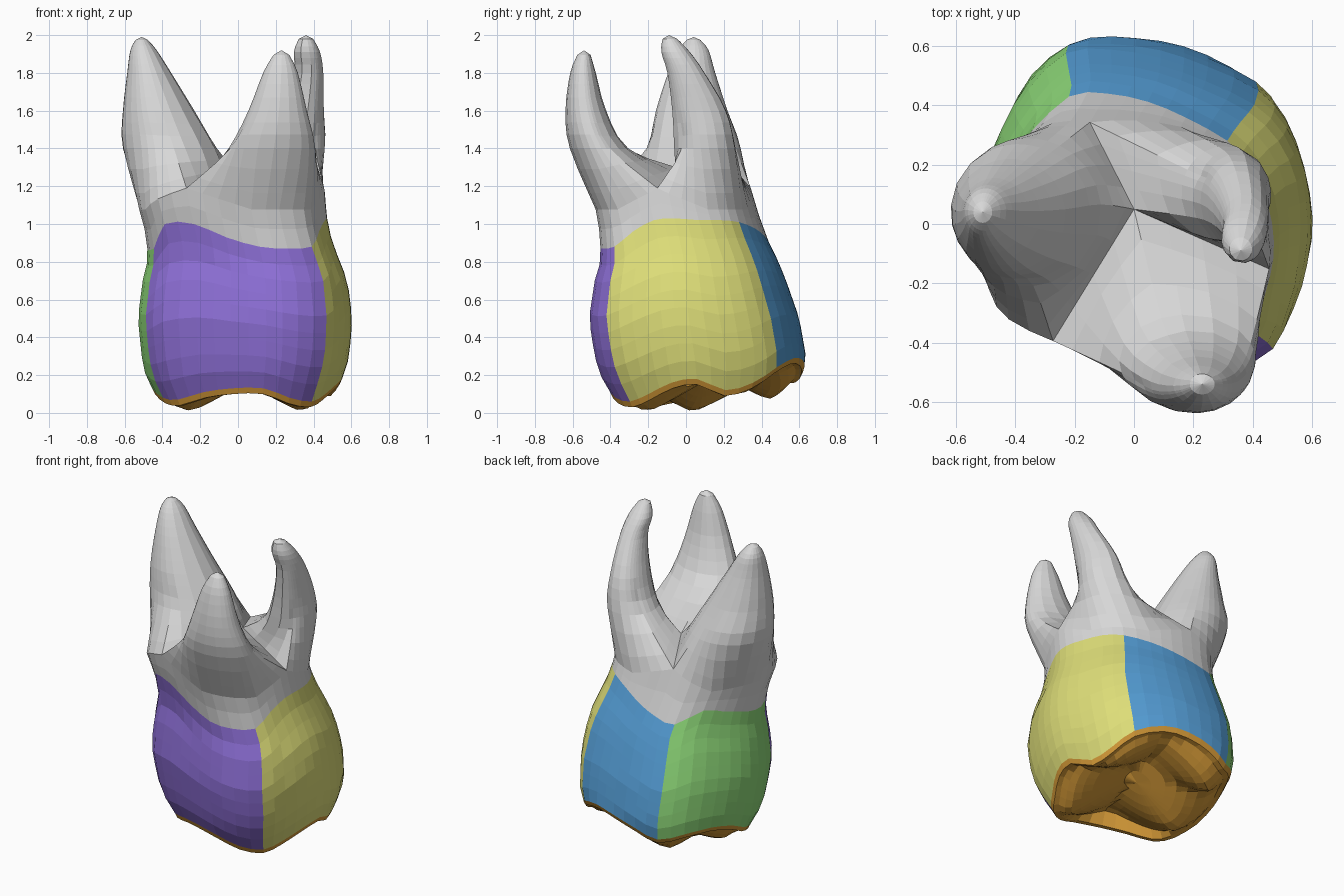
import bpy, bmesh, math
from mathutils import Vector

old = bpy.data.objects.get("Cube")
if old:
    bpy.data.objects.remove(old, do_unlink=True)


def material(name, rgb):
    mat = bpy.data.materials.new(name)
    mat.use_nodes = True
    mat.diffuse_color = (*rgb, 1)
    mat.node_tree.nodes["Principled BSDF"].inputs["Base Color"].default_value = (*rgb, 1)
    return mat


grey = material("root grey", (.69, .69, .69))
yellow = material("side yellow", (.73, .73, .19))
blue = material("back blue", (.09, .34, .67))
green = material("side green", (.27, .69, .19))
purple = material("front purple", (.27, .16, .68))
orange = material("chewing orange", (.68, .33, .04))


def catmull(a, b, c, d, t):
    """Smooth curve value between vectors b and c."""
    return (b * 2 + (c - a) * t + (a * 2 - b * 5 + c * 4 - d) * t * t
            + (b * 3 - a - c * 3 + d) * t ** 3) / 2


def make_object(name, rings, materials, rule, start=None, end=None):
    """Skin closed rings of points; start and end are optional closing points."""
    bm = bmesh.new()
    rows = [[bm.verts.new(p) for p in ring] for ring in rings]
    count = len(rows[0])
    for r in range(len(rows) - 1):
        for i in range(count):
            j = (i + 1) % count
            face = bm.faces.new((rows[r][i], rows[r][j], rows[r + 1][j], rows[r + 1][i]))
            face.material_index = rule(r, i)
    for row, point, flip in ((rows[0], start, True), (rows[-1], end, False)):
        if point is None:
            continue
        tip = bm.verts.new(point)
        for i in range(count):
            j = (i + 1) % count
            bm.faces.new((row[j], row[i], tip) if flip else (row[i], row[j], tip))
    mesh = bpy.data.meshes.new(name)
    bm.to_mesh(mesh)
    bm.free()
    for mat in materials:
        mesh.materials.append(mat)
    obj = bpy.data.objects.new(name, mesh)
    bpy.context.collection.objects.link(obj)


# Crown outline at its widest: x, y, height of chewing edge, height of gum line
outline = [Vector(p) for p in (
    (.47, -.42, .06, .88), (.54, -.28, .10, .96), (.59, -.12, .16, 1.02),
    (.605, .03, .18, 1.03), (.58, .2, .12, 1.02), (.52, .36, .16, 1.02),
    (.42, .48, .24, 1.01), (.25, .57, .29, .98), (.09, .62, .28, .94),
    (-.08, .635, .24, .9), (-.23, .61, .19, .88),
    (-.36, .5, .22, .96), (-.45, .34, .23, .93), (-.51, .18, .2, .9), (-.53, .02, .13, .87),
    (-.49, -.17, .08, .87), (-.4, -.29, .07, 1.0), (-.22, -.38, .11, 1.0),
    (-.04, -.45, .13, .93), (.15, -.51, .13, .88), (.32, -.5, .08, .87))]
starts = (0, 6, 10, 15)          # where yellow, blue, green and purple begin
n = len(outline)
fine = [catmull(*(outline[(k + o) % n] for o in (-1, 0, 1, 2)), t)
        for k in range(n) for t in (0, .5)]
m = len(fine)

# Extent of the body by height: z, min x, max x, min y, max y
extents = [
    (.0, -.38, .45, -.33, .52), (.06, -.42, .50, -.37, .56), (.2, -.49, .56, -.45, .62),
    (.3, -.51, .59, -.48, .635), (.5, -.53, .605, -.51, .60), (.7, -.505, .58, -.48, .53),
    (.8, -.48, .54, -.45, .49), (.9, -.48, .50, -.45, .44), (1.0, -.50, .475, -.46, .40),
    (1.1, -.53, .465, -.48, .37), (1.3, -.57, .45, -.5, .31)]


def body_point(p, z):
    """Place an outline point at a height, fitted to the extents there."""
    for low, high in zip(extents, extents[1:]):
        if z <= high[0]:
            break
    t = (z - low[0]) / (high[0] - low[0])
    x0, x1, y0, y1 = (a + (b - a) * t for a, b in zip(low[1:], high[1:]))
    return Vector((x0 + (p[0] + .53) / 1.135 * (x1 - x0),
                   y0 + (p[1] + .51) / 1.145 * (y1 - y0), z))


# Outline indices where neighbouring roots part, and the height of the trunk rim
splits = (5, 18, 34)


def rim_height(i):
    gap = min(min((i - s) % m, (s - i) % m) for s in splits)
    return 1.19 - .028 * min(gap, 4)


# Crown walls, coloured by side, with the grey trunk above the gum line
wall_rows, trunk_rows = 9, 2
body = []
for r in range(wall_rows + 1):
    t = r / wall_rows
    body.append([body_point(p, p[2] + (p[3] - p[2]) * t) for p in fine])
for r in range(1, trunk_rows + 1):
    t = r / trunk_rows
    body.append([body_point(p, p[3] + (rim_height(i) - p[3]) * t) for i, p in enumerate(fine)])


def body_colour(r, i):
    if r >= wall_rows:
        return 4
    return sum(i // 2 >= s for s in starts) - 1


make_object("crown", body, (yellow, blue, green, purple, grey), body_colour)

# Chewing surface: cusps separated by grooves
cusps = [Vector(c) for c in ((.35, -.22, .0), (-.26, .04, .005), (-.18, .44, .07), (.46, .28, .07))]


def chew_height(x, y):
    return min(.27, min(c.z + .62 * math.hypot(x - c.x, y - c.y) ** 1.15 for c in cusps))


middle = Vector((.06, .1, 0))
chewing = []
for s in (.15, .3, .42, .54, .66, .76, .84, .91, .97, 1):
    ring = []
    for p in fine:
        edge = body_point(p, p[2])
        q = middle.lerp(edge, s)
        blend = min(1, (1 - s) / .2)
        q.z = edge.z + (chew_height(q.x, q.y) - edge.z) * blend
        if .9 < s < 1:
            q.z = min(q.z, edge.z - .03)
        q.z = max(q.z, 0)
        ring.append(q)
    chewing.append(ring)
make_object("chewing_surface", chewing, (orange,), lambda r, i: 0,
            start=(middle.x, middle.y, chew_height(middle.x, middle.y)))

# Roots grow from a sector of the trunk rim, closed through the fork between them
fork = Vector((0, .05, 1.27))


def root(name, first, last, stations, tip):
    """Stations hold centre x, centre y, height, half width, half depth."""
    arc = [body[-1][i % m] for i in range(first, last + 1)]
    steps = (.25, .5, .75)
    base = (arc + [arc[-1].lerp(fork, t) for t in steps] + [fork.copy()]
            + [fork.lerp(arc[0], t) for t in steps])
    centre = sum(base, Vector((0, 0, 0))) / len(base)
    angles = [math.atan2(p.y - centre.y, p.x - centre.x) for p in base]
    keys = [base] + [[Vector((x + w * math.cos(a), y + d * math.sin(a), z)) for a in angles]
                     for x, y, z, w, d in stations]
    keys = [keys[0]] + keys + [keys[-1]]
    rings = [[catmull(*points, t) for points in zip(*keys[k:k + 4])]
             for k in range(len(keys) - 3) for t in (0, .33, .67)] + [keys[-1]]
    make_object(name, rings, (grey,), lambda r, i: 0, end=tip)


root("right_root", splits[1], splits[2], (
    (-.36, .04, 1.4, .25, .25), (-.42, .03, 1.6, .19, .19), (-.47, .03, 1.8, .117, .125),
    (-.5, .04, 1.92, .07, .08), (-.51, .04, 1.975, .032, .036)), (-.51, .04, 1.99))
root("front_root", splits[2], splits[0] + m, (
    (.18, -.46, 1.4, .23, .155), (.21, -.53, 1.6, .155, .108), (.225, -.545, 1.8, .092, .068),
    (.23, -.54, 1.895, .042, .035)), (.23, -.54, 1.92))
root("left_root", splits[0], splits[1], (
    (.31, .1, 1.4, .15, .165), (.35, .07, 1.6, .105, .145), (.375, .0, 1.8, .077, .1),
    (.365, -.055, 1.91, .07, .077), (.36, -.085, 1.98, .038, .04)), (.36, -.09, 2.0))
